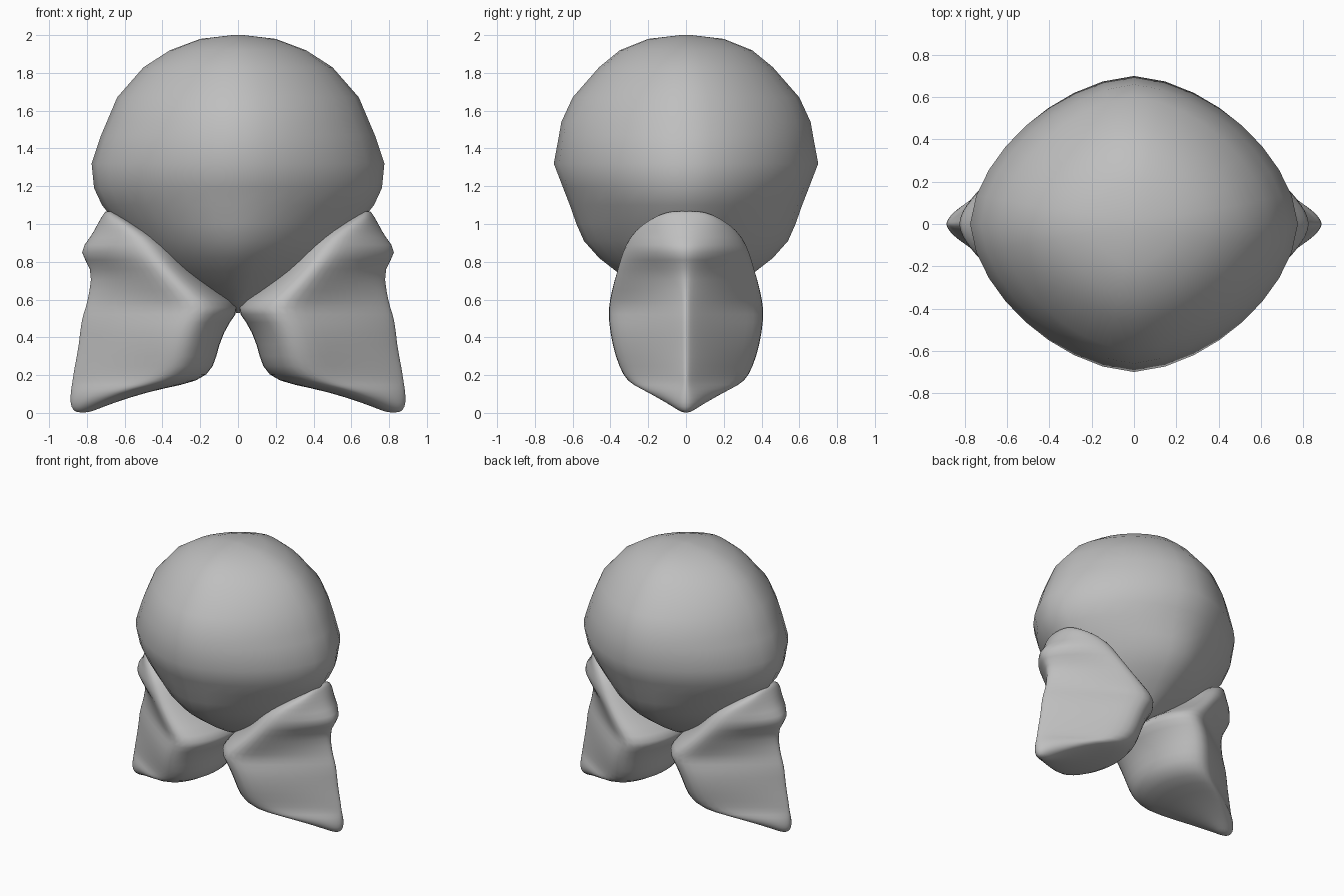
import bpy, bmesh, math

cube = bpy.data.objects.get("Cube")
if cube:
    bpy.data.objects.remove(cube, do_unlink=True)

grey = bpy.data.materials.new("plain_grey")
grey.use_nodes = True
colour = (0.52, 0.52, 0.52, 1)
grey.diffuse_color = colour
grey.node_tree.nodes["Principled BSDF"].inputs["Base Color"].default_value = colour


def loft(name, rings, levels=0):
    """Skin a stack of equal-length point rings, bottom to top, with capped ends."""
    bm = bmesh.new()
    loops = [[bm.verts.new(p) for p in ring] for ring in rings]
    n = len(loops[0])
    for low, high in zip(loops, loops[1:]):
        for i in range(n):
            j = (i + 1) % n
            bm.faces.new((low[i], low[j], high[j], high[i]))
    bm.faces.new(loops[0][::-1])
    bm.faces.new(loops[-1])
    bmesh.ops.recalc_face_normals(bm, faces=bm.faces)
    for f in bm.faces:
        f.smooth = True
    mesh = bpy.data.meshes.new(name)
    bm.to_mesh(mesh)
    bm.free()
    mesh.materials.append(grey)
    obj = bpy.data.objects.new(name, mesh)
    bpy.context.collection.objects.link(obj)
    if levels:
        mod = obj.modifiers.new("smooth", "SUBSURF")
        mod.levels = mod.render_levels = levels


def body_ring(z, rx, ry, n=32):
    """Plan outline between a diamond and an ellipse, more pointed towards the base."""
    power = min(1.68, 1.4 + 0.4 * (z - 0.53))
    ring = []
    for i in range(n):
        a = 2 * math.pi * i / n
        c, s = math.cos(a), math.sin(a)
        r = (abs(c) ** power + abs(s) ** power) ** (-1 / power)
        ring.append((rx * r * c, ry * r * s, z))
    return ring


# Balloon-like body: height, half width, half depth
body_profile = [
    (0.53, 0.01, 0.01), (0.60, 0.16, 0.14), (0.68, 0.30, 0.27),
    (0.75, 0.41, 0.37), (0.82, 0.49, 0.46), (0.91, 0.57, 0.54),
    (1.00, 0.64, 0.58), (1.10, 0.72, 0.615), (1.19, 0.762, 0.65),
    (1.32, 0.775, 0.70), (1.47, 0.725, 0.672), (1.54, 0.695, 0.66),
    (1.67, 0.64, 0.60), (1.83, 0.50, 0.46), (1.92, 0.36, 0.35),
    (1.98, 0.20, 0.20), (2.00, 0.03, 0.03),
]
loft("body", [body_ring(*p) for p in body_profile])


def foot_ring(z, inner, outer, depth, blunt, side, n=24):
    """Wedge section: round inside, tapering to a ridge outside; blunt rounds it."""
    ring = []
    for i in range(n):
        a = 2 * math.pi * i / n
        u = (1 - math.cos(a)) / 2
        wedge = math.sqrt(max(0, 1 - (1 - u / 0.3) ** 2)) if u < 0.3 else (1 - u) / 0.7
        y = depth * (wedge * (1 - blunt) + abs(math.sin(a)) * blunt)
        ring.append((side * (inner + (outer - inner) * u), math.copysign(y, math.sin(a)), z))
    return ring


# Foot: height, inner x, outer x, half depth, roundness of the outer edge
foot_profile = [
    (0.00, 0.79, 0.86, 0.02, 1), (0.03, 0.72, 0.885, 0.07, 0.8),
    (0.08, 0.58, 0.89, 0.16, 0.4), (0.13, 0.40, 0.885, 0.26, 0.2),
    (0.165, 0.20, 0.88, 0.33, 0.1), (0.24, 0.12, 0.87, 0.375, 0.1),
    (0.36, 0.10, 0.845, 0.415, 0.1), (0.49, 0.04, 0.835, 0.435, 0.1),
    (0.555, -0.03, 0.81, 0.435, 0.1), (0.64, 0.10, 0.79, 0.42, 0.1),
    (0.77, 0.26, 0.77, 0.385, 0.2),
    (0.85, 0.30, 0.855, 0.36, 0.4), (0.93, 0.39, 0.78, 0.325, 0.45),
    (1.00, 0.52, 0.745, 0.25, 0.6), (1.05, 0.62, 0.715, 0.15, 0.9),
    (1.07, 0.665, 0.70, 0.07, 1),
]
for name, side in (("left_foot", 1), ("right_foot", -1)):
    loft(name, [foot_ring(*p, side) for p in foot_profile], levels=1)
